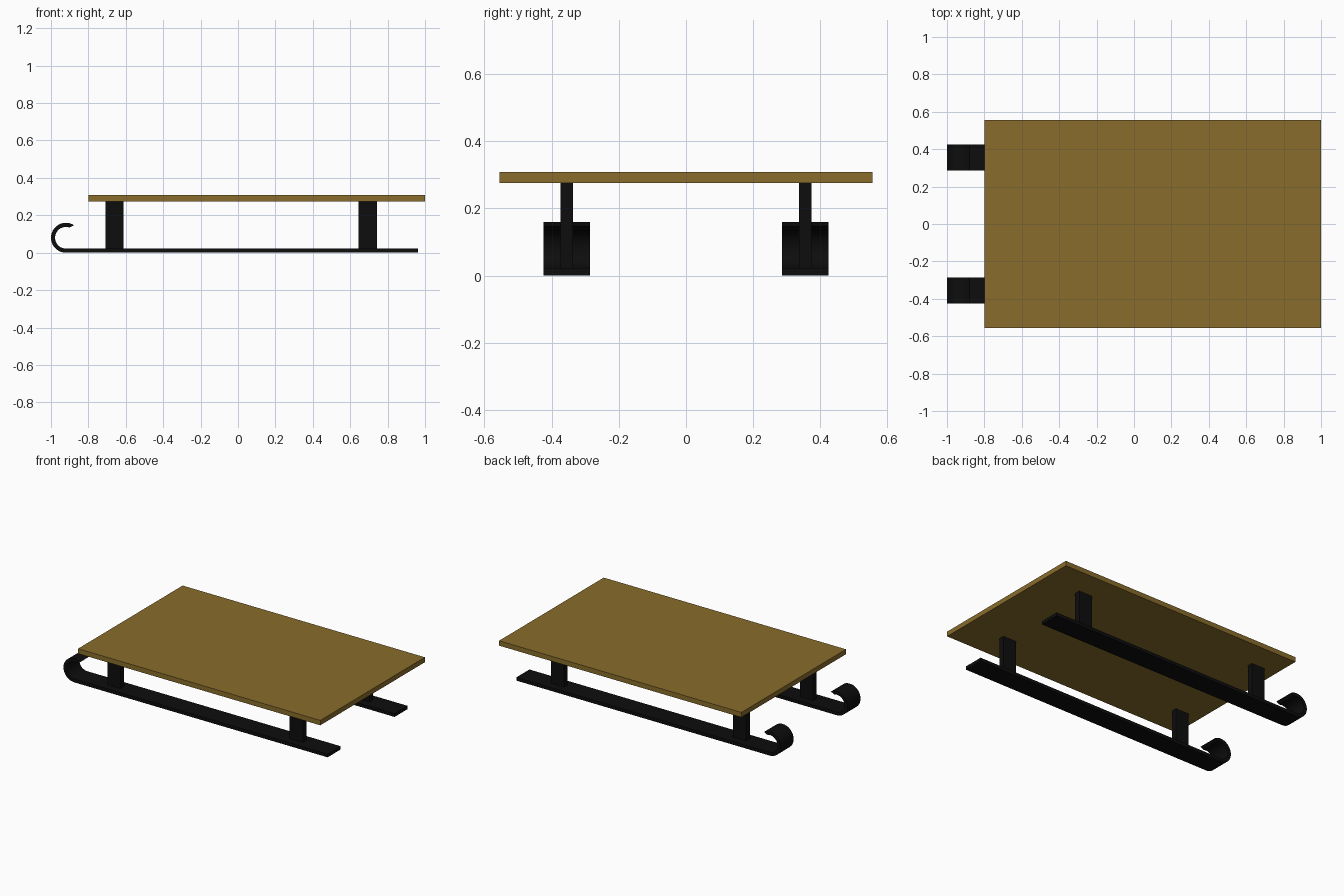
import bpy, bmesh
from math import cos, sin, radians

if "Cube" in bpy.data.objects:
    bpy.data.objects.remove(bpy.data.objects["Cube"])


def material(name, color):
    m = bpy.data.materials.new(name)
    m.diffuse_color = color
    m.use_nodes = True
    m.node_tree.nodes["Principled BSDF"].inputs["Base Color"].default_value = m.diffuse_color
    return m


wood = material("wood", (0.25, 0.15, 0.025, 1))
black = material("black_metal", (0.004, 0.004, 0.004, 1))


def add_object(name, bm, mat):
    bmesh.ops.recalc_face_normals(bm, faces=bm.faces)
    me = bpy.data.meshes.new(name)
    bm.to_mesh(me)
    bm.free()
    me.materials.append(mat)
    ob = bpy.data.objects.new(name, me)
    bpy.context.collection.objects.link(ob)
    return ob


def box(name, x0, x1, y0, y1, z0, z1, mat):
    bm = bmesh.new()
    bmesh.ops.create_cube(bm, size=1)
    for v in bm.verts:
        v.co.x = (x0 + x1) / 2 + v.co.x * (x1 - x0)
        v.co.y = (y0 + y1) / 2 + v.co.y * (y1 - y0)
        v.co.z = (z0 + z1) / 2 + v.co.z * (z1 - z0)
    return add_object(name, bm, mat)


# Runner: flat strip whose front end curls up and back in a hook
R, T, CX = 0.08, 0.022, -0.92
STEPS = 20


def runner(name, y, width):
    outer, inner = [(0.963, 0.0)], [(0.963, T)]
    for i in range(STEPS + 1):
        f = i / STEPS
        a = radians(270 - f * 213)      # outside of the hook
        b = radians(270 - f * 199)      # inside stops short: slanted tip
        outer.append((CX + R * cos(a), R + R * sin(a)))
        inner.append((CX + (R - T) * cos(b), R + (R - T) * sin(b)))
    bm = bmesh.new()
    rings = []
    for o, n in zip(outer, inner):
        rings.append([bm.verts.new((p[0], y + s * width / 2, p[1]))
                      for p, s in ((o, -1), (o, 1), (n, 1), (n, -1))])
    for r, q in zip(rings, rings[1:]):
        for k in range(4):
            j = (k + 1) % 4
            bm.faces.new((r[k], r[j], q[j], q[k]))
    bm.faces.new(rings[0])
    bm.faces.new(rings[-1])
    ob = add_object(name, bm, black)
    bpy.ops.object.select_all(action='DESELECT')
    ob.select_set(True)
    bpy.context.view_layer.objects.active = ob
    bpy.ops.object.shade_smooth_by_angle(angle=radians(30))


# Deck board
box("deck", -0.80, 1.0, -0.555, 0.555, 0.275, 0.308, wood)

# Runners and their posts on both sides
for side, s in (("right", -1), ("left", 1)):
    y = s * 0.355
    runner(side + "_runner", y, 0.138)
    for end, x in (("front", -0.66), ("rear", 0.694)):
        box(f"{side}_{end}_post", x - 0.049, x + 0.049,
            y - 0.019, y + 0.019, 0.015, 0.28, black)
